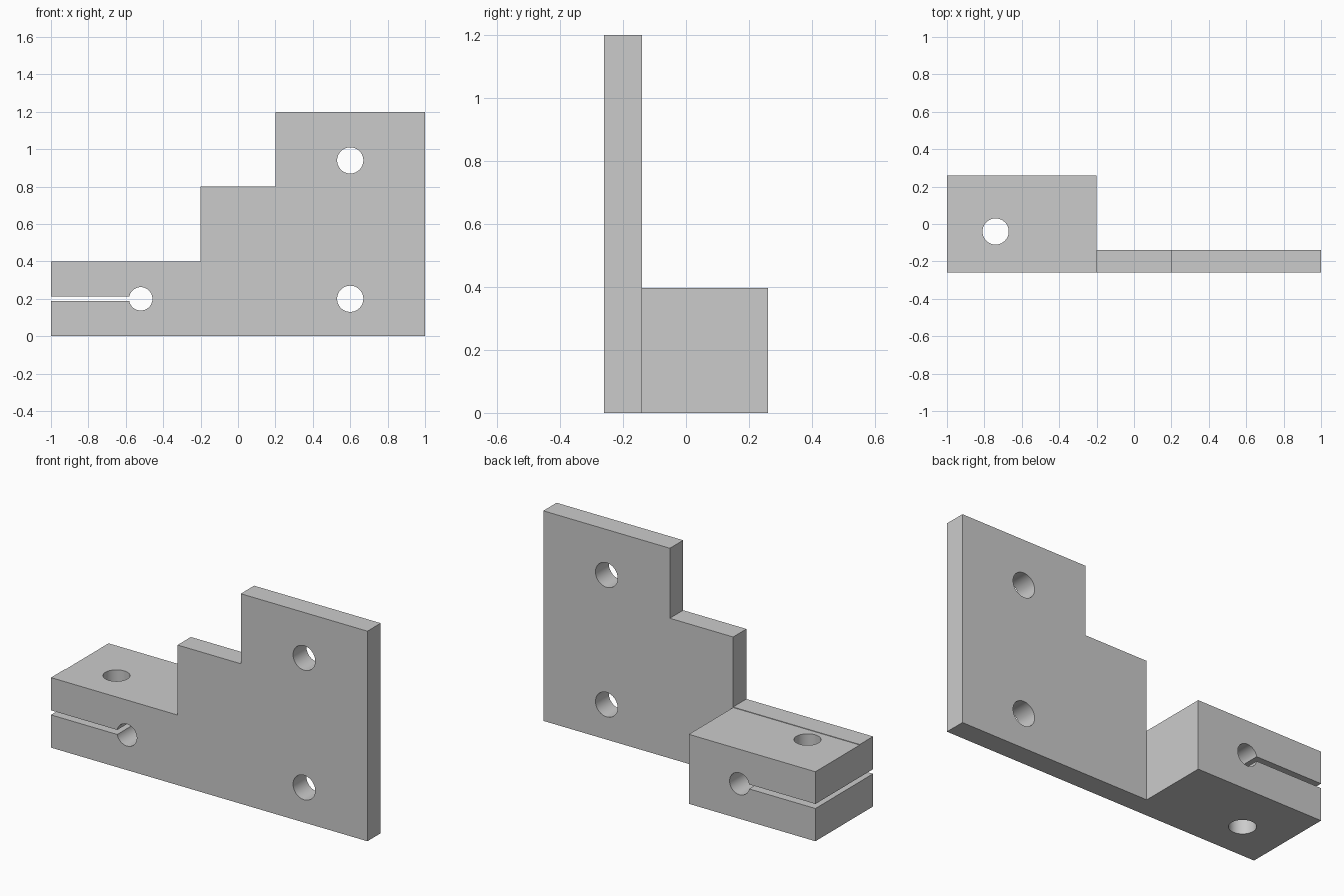
import bpy, bmesh
from math import pi

if "Cube" in bpy.data.objects:
    bpy.data.objects.remove(bpy.data.objects["Cube"])


def add_mesh(name, bm):
    bmesh.ops.recalc_face_normals(bm, faces=bm.faces[:])
    mesh = bpy.data.meshes.new(name)
    bm.to_mesh(mesh)
    bm.free()
    obj = bpy.data.objects.new(name, mesh)
    bpy.context.collection.objects.link(obj)
    return obj


def extrude_profile(name, points, y0, y1):
    bm = bmesh.new()
    face = bm.faces.new([bm.verts.new((x, y0, z)) for x, z in points])
    out = bmesh.ops.extrude_face_region(bm, geom=[face])
    verts = [v for v in out["geom"] if isinstance(v, bmesh.types.BMVert)]
    bmesh.ops.translate(bm, vec=(0, y1 - y0, 0), verts=verts)
    return add_mesh(name, bm)


def box(name, x0, x1, y0, y1, z0, z1):
    return extrude_profile(name, [(x0, z0), (x1, z0), (x1, z1), (x0, z1)], y0, y1)


def drill(name, loc, radius, axis):
    bpy.ops.mesh.primitive_cylinder_add(
        vertices=64, radius=radius, depth=2, location=loc,
        rotation=(pi / 2, 0, 0) if axis == "y" else (0, 0, 0))
    obj = bpy.context.object
    obj.name = name
    return obj


def combine(target, tool, operation):
    mod = target.modifiers.new(tool.name, "BOOLEAN")
    mod.operation, mod.solver, mod.object = operation, "EXACT", tool
    tool.hide_render = True
    bpy.context.view_layer.objects.active = target
    bpy.ops.object.modifier_apply(modifier=mod.name)
    bpy.data.objects.remove(tool)


# Stepped upright plate
bracket = extrude_profile("clamp_bracket", [
    (-1, 0), (1, 0), (1, 1.2), (0.2, 1.2), (0.2, 0.8),
    (-0.2, 0.8), (-0.2, 0.4), (-1, 0.4)], -0.26, -0.14)

# Clamp block behind the low end, a hair lower than the plate
combine(bracket, box("clamp_block", -1, -0.2, -0.2, 0.26, 0, 0.397), "UNION")

# Rod bore with its clamping slot
combine(bracket, drill("rod_bore", (-0.52, 0, 0.2), 0.0625, "y"), "DIFFERENCE")
combine(bracket, box("clamp_slot", -1.1, -0.53, -0.5, 0.5, 0.187, 0.213), "DIFFERENCE")

# Vertical screw hole through the clamp
combine(bracket, drill("screw_hole", (-0.74, -0.04, 0.2), 0.07, "z"), "DIFFERENCE")

# Mounting holes in the plate
for z in (0.2, 0.94):
    combine(bracket, drill("mounting_hole", (0.6, 0, z), 0.07, "y"), "DIFFERENCE")

# Smooth holes, crisp edges
bpy.ops.object.select_all(action="DESELECT")
bracket.select_set(True)
bpy.context.view_layer.objects.active = bracket
bpy.ops.object.shade_smooth_by_angle(angle=pi / 6)
